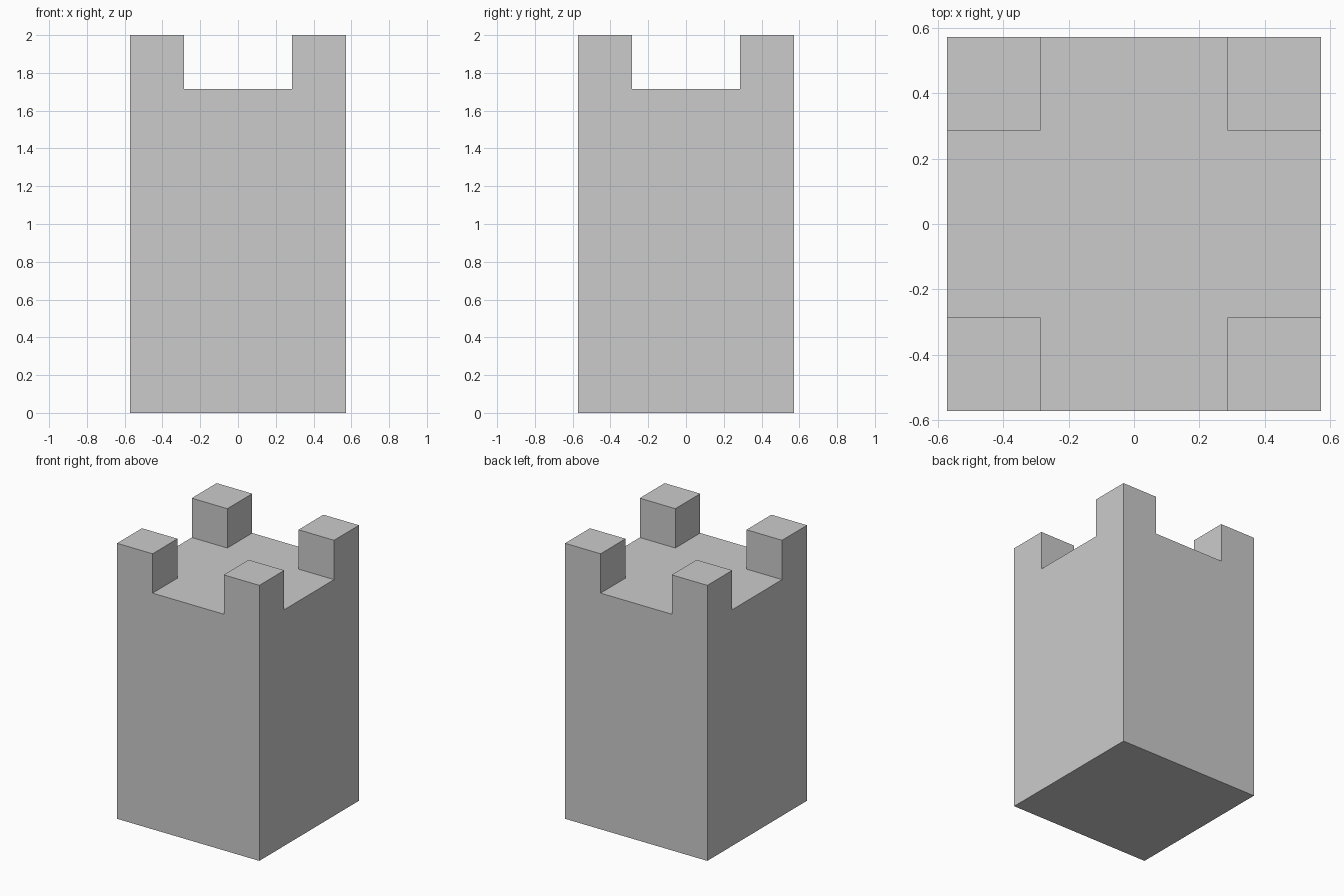
import bpy
import bmesh
import math
from mathutils import Matrix, Vector

if "Cube" in bpy.data.objects:
    bpy.data.objects.remove(bpy.data.objects["Cube"])

U = 2 / 7                     # corner block size
HALF, DECK = 2 * U, 6 * U     # half width of the tower, height of its deck

bm = bmesh.new()

# Square tower body standing on the ground
bmesh.ops.create_cube(
    bm, size=1,
    matrix=Matrix.Translation((0, 0, DECK / 2)) @ Matrix.Diagonal((2 * HALF, 2 * HALF, DECK, 1)))

# Cut lines that mark out the corner blocks
for axis in (Vector((1, 0, 0)), Vector((0, 1, 0))):
    for side in (-U, U):
        bmesh.ops.bisect_plane(bm, geom=bm.verts[:] + bm.edges[:] + bm.faces[:],
                               plane_co=axis * side, plane_no=axis)

# Raise the four corner battlements
bm.normal_update()
corners = []
for f in bm.faces:
    c = f.calc_center_median()
    if f.normal.z > 0.9 and abs(c.x) > U and abs(c.y) > U:
        corners.append(f)
raised = bmesh.ops.extrude_discrete_faces(bm, faces=corners)["faces"]
for f in raised:
    bmesh.ops.translate(bm, verts=f.verts[:], vec=(0, 0, 2 - DECK))

# Merge coplanar faces and finish
bmesh.ops.dissolve_limit(bm, angle_limit=math.radians(1), verts=bm.verts[:], edges=bm.edges[:])
bmesh.ops.recalc_face_normals(bm, faces=bm.faces[:])
mesh = bpy.data.meshes.new("tower")
bm.to_mesh(mesh)
bm.free()
bpy.context.collection.objects.link(bpy.data.objects.new("tower", mesh))
